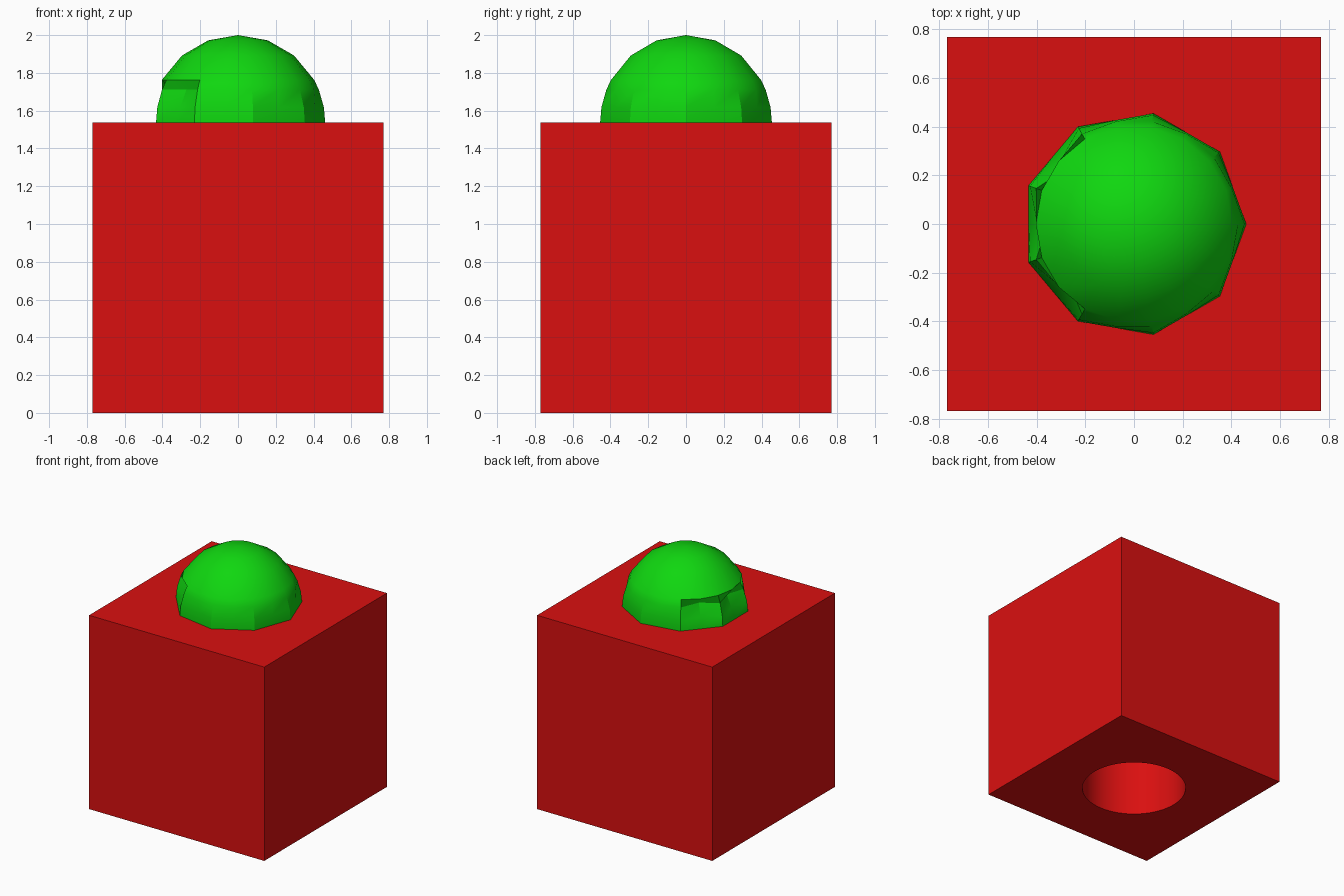
import bpy, bmesh, math

cube = bpy.data.objects.get("Cube")
if cube:
    bpy.data.objects.remove(cube, do_unlink=True)

SIDE = 2 * 10 / 13      # block edge
R = 2 * 3 / 13          # ball radius
HOLE = SIDE / 4         # bore radius


def material(name, colour):
    m = bpy.data.materials.new(name)
    m.use_nodes = True
    m.diffuse_color = colour
    m.node_tree.nodes["Principled BSDF"].inputs["Base Color"].default_value = colour
    return m


def add_object(name, bm, mat, angle):
    bmesh.ops.recalc_face_normals(bm, faces=bm.faces[:])
    me = bpy.data.meshes.new(name)
    bm.to_mesh(me)
    bm.free()
    me.materials.append(mat)
    ob = bpy.data.objects.new(name, me)
    bpy.context.scene.collection.objects.link(ob)
    bpy.ops.object.select_all(action='DESELECT')
    ob.select_set(True)
    bpy.context.view_layer.objects.active = ob
    bpy.ops.object.shade_smooth_by_angle(angle=math.radians(angle))
    return ob


red = material("red", (0.70, 0.005, 0.005, 1))
green = material("green", (0.005, 0.68, 0.005, 1))

# Block with a round bore right through it: each ring runs round the section
N = 64
bm = bmesh.new()
rings = []
for radius, z in ((HOLE, 0), (None, 0), (None, SIDE), (HOLE, SIDE)):
    ring = []
    for i in range(N):
        a = 2 * math.pi * i / N
        c, s = math.cos(a), math.sin(a)
        r = radius or SIDE / 2 / max(abs(c), abs(s))
        ring.append(bm.verts.new((r * c, r * s, z)))
    rings.append(ring)
for k in range(4):
    lo, hi = rings[k], rings[(k + 1) % 4]
    for i in range(N):
        j = (i + 1) % N
        bm.faces.new((lo[i], lo[j], hi[j], hi[i]))
add_object("block", bm, red, 30)

# Faceted ball: nine-sided at its middle, rounder above, with chipped lower
# panels on the -x half
SEG = 18
APOTHEM = math.cos(math.pi / 9)
bm = bmesh.new()
rings = []
for lat in (-70, -45, -20, 0, 10, 22, 29, 50, 70):
    ring = []
    for i in range(SEG):
        a = 2 * math.pi * i / SEG
        z = R * math.sin(math.radians(lat))
        r = R * math.cos(math.radians(lat))
        if i % 2:                       # middle of a nine-sided edge
            r = min(r, R * APOTHEM)
            if math.cos(a) < -0.4 and lat in (10, 22):
                r = 0.398 if lat == 10 else 0.357
        ring.append(bm.verts.new((r * math.cos(a), r * math.sin(a), SIDE + z)))
    rings.append(ring)
for lo, hi in zip(rings, rings[1:]):
    for i in range(SEG):
        j = (i + 1) % SEG
        bm.faces.new((lo[i], lo[j], hi[j], hi[i]))
for ring, z in ((rings[0], SIDE - R), (rings[-1], SIDE + R)):
    pole = bm.verts.new((0, 0, z))
    for i in range(SEG):
        bm.faces.new((ring[i], ring[(i + 1) % SEG], pole))
add_object("ball", bm, green, 24)
